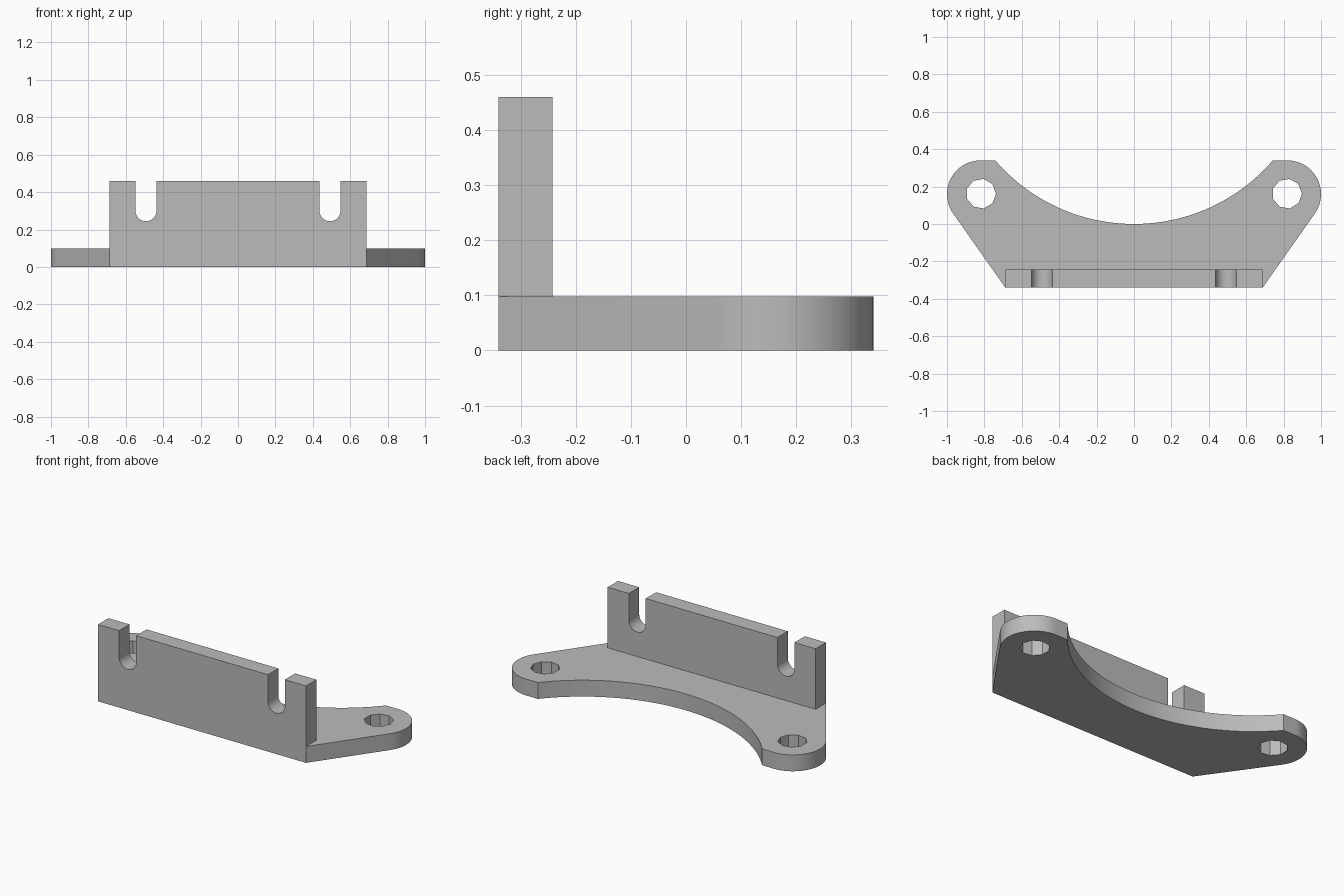
import bpy, bmesh
from math import sin, cos, radians, atan2, acos, hypot, degrees
from mathutils import Vector

cube = bpy.data.objects.get("Cube")
if cube:
    bpy.data.objects.remove(cube, do_unlink=True)

grey = bpy.data.materials.new("plain_grey")
grey.use_nodes = True
grey.diffuse_color = (0.5, 0.5, 0.5, 1)
grey.node_tree.nodes["Principled BSDF"].inputs["Base Color"].default_value = (0.5, 0.5, 0.5, 1)


def arc(cx, cy, r, start, end, steps):
    """Points along an arc, angles in degrees."""
    angles = [radians(start + (end - start) * i / steps) for i in range(steps + 1)]
    return [(cx + r * cos(a), cy + r * sin(a)) for a in angles]


def prism(name, points, depth):
    """Closed profile, given as 3D points, extruded along depth."""
    bm = bmesh.new()
    face = bm.faces.new([bm.verts.new(p) for p in points])
    new = bmesh.ops.extrude_face_region(bm, geom=[face])["geom"]
    bmesh.ops.translate(bm, vec=Vector(depth),
                        verts=[v for v in new if isinstance(v, bmesh.types.BMVert)])
    bmesh.ops.recalc_face_normals(bm, faces=bm.faces)
    mesh = bpy.data.meshes.new(name)
    bm.to_mesh(mesh)
    bm.free()
    mesh.materials.append(grey)
    obj = bpy.data.objects.new(name, mesh)
    bpy.context.collection.objects.link(obj)
    return obj


def combine(target, tool, operation):
    """Apply a boolean and discard the tool."""
    mod = target.modifiers.new(operation.lower(), "BOOLEAN")
    mod.object, mod.operation, mod.solver = tool, operation, "EXACT"
    bpy.context.view_layer.objects.active = target
    bpy.ops.object.modifier_apply(modifier=mod.name)
    bpy.data.objects.remove(tool, do_unlink=True)


thick, front, wall_x = 0.098, -0.34, 0.688
ear_x, ear_y, ear_r = 0.82, 0.16, 0.18

# Base plate: front edge, tangent sides, rounded ears and a concave back
dx, dy = wall_x - ear_x, front - ear_y
tangent = degrees(atan2(dy, dx) + acos(ear_r / hypot(dx, dy))) 
right_side = [(wall_x, front)] + arc(ear_x, ear_y, ear_r, tangent, 90, 24)
tip_x, tip_y = 0.742, ear_y + ear_r
bow_r = (tip_x ** 2 + tip_y ** 2) / (2 * tip_y)
bow = degrees(atan2(tip_x, bow_r - tip_y))
back = arc(0, bow_r, bow_r, -90 + bow, -90 - bow, 48)
left_side = [(-x, y) for x, y in reversed(right_side)]
outline = right_side + back + left_side
bracket = prism("mounting_bracket", [(x, y, 0) for x, y in outline], (0, 0, thick))

# Nine-sided bolt holes through the ears
for side in (-1, 1):
    ring = arc(side * 0.818, 0.162, 0.08, 0, 320, 8)
    combine(bracket, prism("hole", [(x, y, -0.1) for x, y in ring], (0, 0, 0.4)), "DIFFERENCE")

# Upright wall with two round-bottomed slots
top, slot_x, slot_r, slot_z = 0.46, 0.492, 0.056, 0.3
profile = [(-wall_x, thick), (-wall_x, top)]
for x in (-slot_x, slot_x):
    profile += [(x - slot_r, top)] + arc(x, slot_z, slot_r, 180, 360, 16) + [(x + slot_r, top)]
profile += [(wall_x, top), (wall_x, thick)]
wall = prism("upright_wall", [(x, front, z) for x, z in profile], (0, thick, 0))
combine(bracket, wall, "UNION")

# Smooth curved sides, crisp edges elsewhere
bpy.ops.object.select_all(action="DESELECT")
bracket.select_set(True)
bpy.context.view_layer.objects.active = bracket
bpy.ops.object.shade_smooth_by_angle(angle=radians(30))
